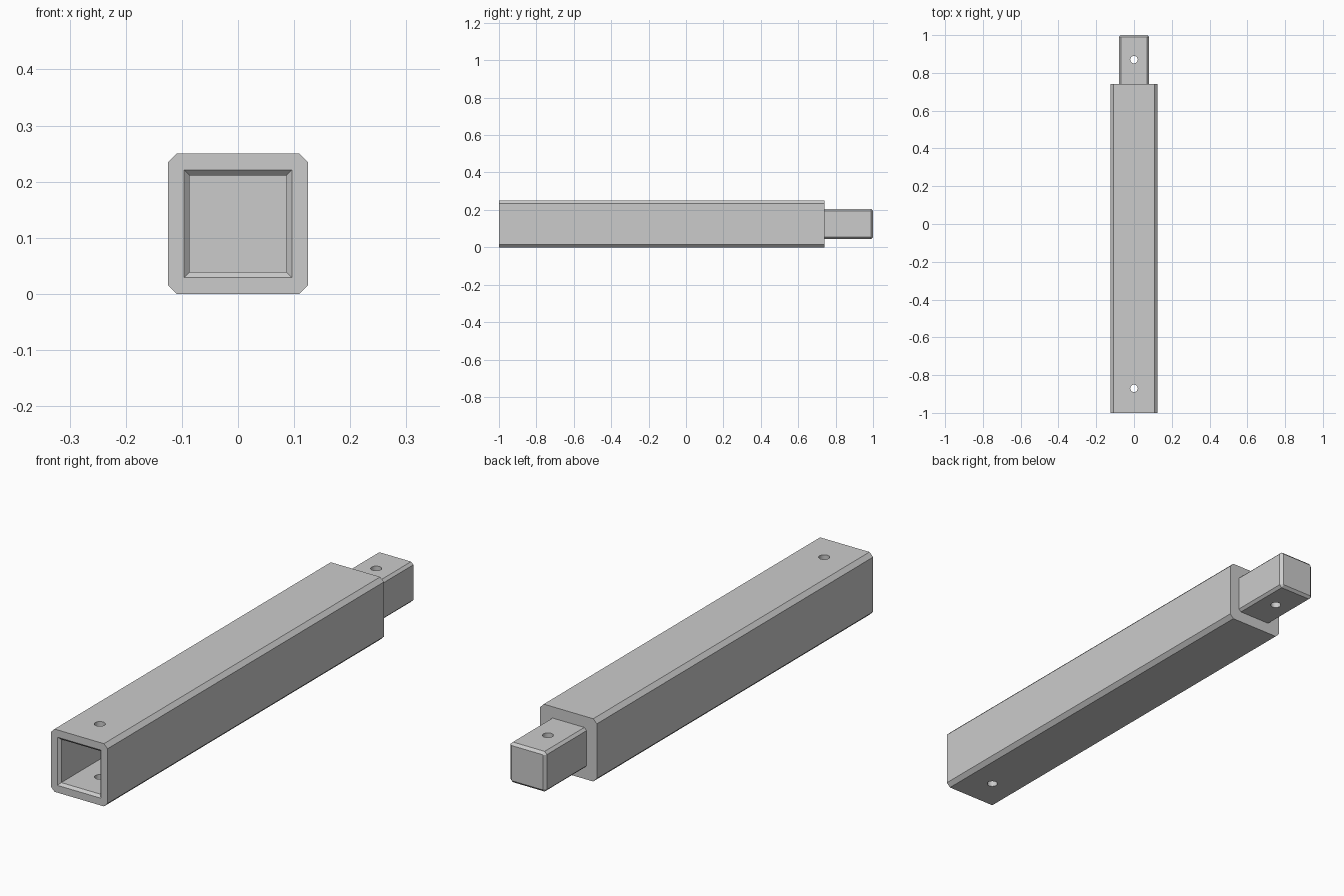
import bpy
import bmesh
from math import radians
from mathutils import Matrix

cube = bpy.data.objects.get("Cube")
if cube:
    bpy.data.objects.remove(cube)

MID = 0.125          # height of the beam axis
SHOULDER = 0.74      # where the body ends and the tenon starts

grey = bpy.data.materials.new("plain grey")
grey.use_nodes = True
grey.diffuse_color = (0.6, 0.6, 0.6, 1)
grey.node_tree.nodes["Principled BSDF"].inputs["Base Color"].default_value = (0.6, 0.6, 0.6, 1)


def ring(half, cut):
    """Square section, with its corners cut off when cut is not zero."""
    if not cut:
        return [(half, -half), (half, half), (-half, half), (-half, -half)]
    inner = half - cut
    return [(half, -inner), (half, inner), (inner, half), (-inner, half),
            (-half, inner), (-half, -inner), (-inner, -half), (inner, -half)]


def finish(name, bm):
    bmesh.ops.recalc_face_normals(bm, faces=bm.faces[:])
    mesh = bpy.data.meshes.new(name)
    bm.to_mesh(mesh)
    bm.free()
    mesh.materials.append(grey)
    obj = bpy.data.objects.new(name, mesh)
    bpy.context.collection.objects.link(obj)
    return obj


def loft(name, sections):
    """Closed solid skinned along y through (y, half width, corner cut)."""
    bm = bmesh.new()
    rings = [[bm.verts.new((x, y, MID + z)) for x, z in ring(half, cut)]
             for y, half, cut in sections]
    for a, b in zip(rings, rings[1:]):
        for i in range(len(a)):
            j = (i + 1) % len(a)
            bm.faces.new((a[i], a[j], b[j], b[i]))
    bm.faces.new(rings[0])
    bm.faces.new(rings[-1])
    return finish(name, bm)


def pin_cutter(name, y):
    bm = bmesh.new()
    bmesh.ops.create_cone(bm, cap_ends=True, segments=32, radius1=0.02, radius2=0.02,
                          depth=0.5, matrix=Matrix.Translation((0, y, MID)))
    return finish(name, bm)


def carve(target, cutter):
    cutter.hide_render = True
    mod = target.modifiers.new("carve", "BOOLEAN")
    mod.operation = "DIFFERENCE"
    mod.solver = "EXACT"
    mod.object = cutter
    bpy.context.view_layer.objects.active = target
    bpy.ops.object.modifier_apply(modifier=mod.name)
    bpy.data.objects.remove(cutter)


# Beam body with chamfered long edges
body = loft("beam_body", [(-1, 0.125, 0.016), (SHOULDER, 0.125, 0.016)])

# Square socket with a flared mouth, then its pin hole
carve(body, loft("socket_cutter", [(-1.01, 0.106, 0), (-0.99, 0.086, 0), (-0.73, 0.086, 0)]))
carve(body, pin_cutter("socket_pin_cutter", -0.87))

# Tenon with chamfered edges and end, then its pin hole
tenon = loft("tenon", [(SHOULDER, 0.08, 0.01), (0.99, 0.08, 0.01), (1, 0.07, 0.002)])
carve(tenon, pin_cutter("tenon_pin_cutter", 0.87))

# Smooth only the round hole walls
for obj in (body, tenon):
    bpy.ops.object.select_all(action="DESELECT")
    obj.select_set(True)
    bpy.context.view_layer.objects.active = obj
    bpy.ops.object.shade_smooth_by_angle(angle=radians(20))
